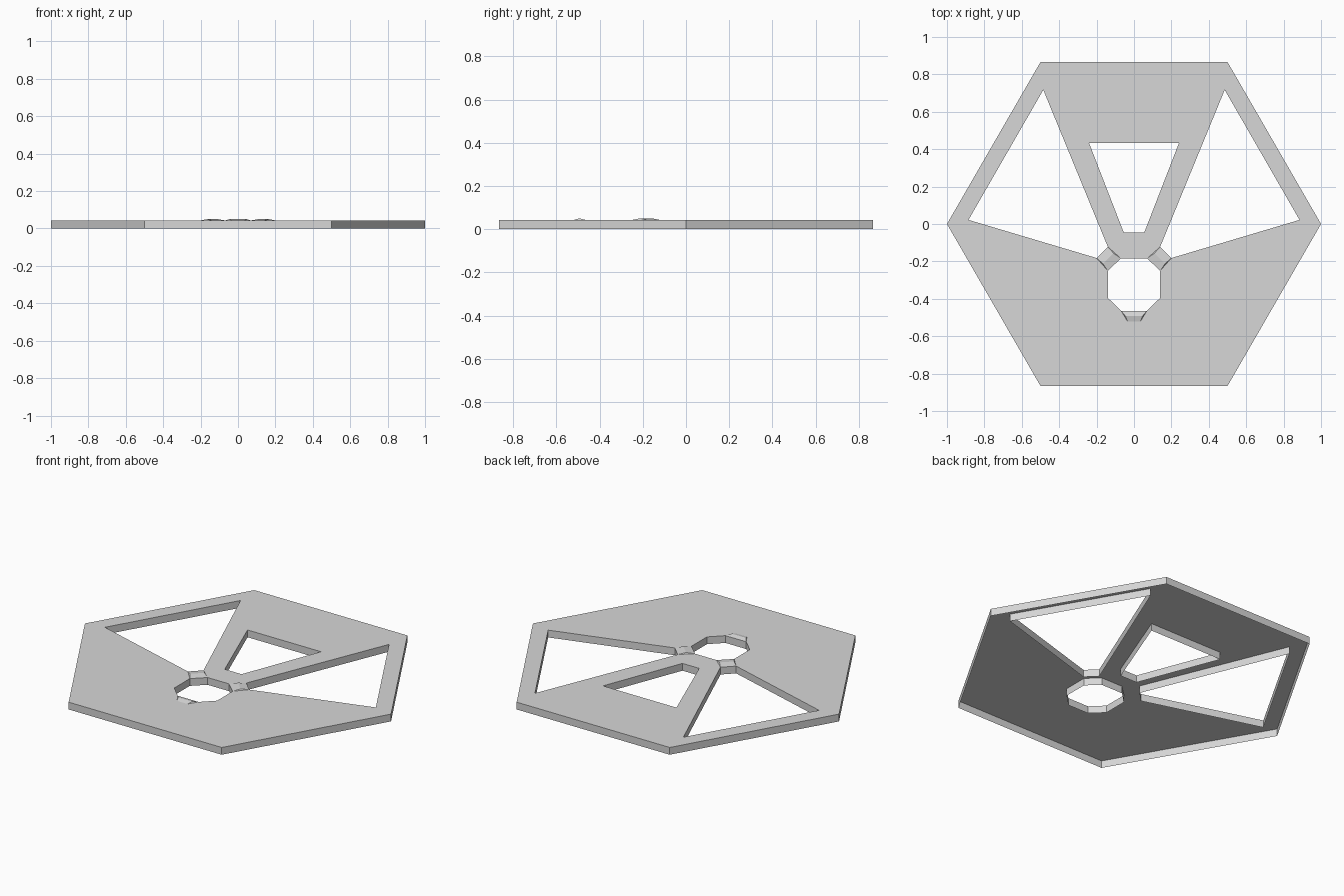
import bpy
import bmesh
import math
from mathutils import Vector

THICK = 0.043

cube = bpy.data.objects.get("Cube")
if cube:
    bpy.data.objects.remove(cube, do_unlink=True)

grey = bpy.data.materials.new("plain grey")
grey.use_nodes = True
colour = (0.68, 0.68, 0.68, 1)
grey.diffuse_color = colour
grey.node_tree.nodes["Principled BSDF"].inputs["Base Color"].default_value = colour


def finish(bm, name):
    """Orient the faces, open the underside and add the object."""
    bmesh.ops.recalc_face_normals(bm, faces=bm.faces[:])
    bm.normal_update()
    underside = [f for f in bm.faces if f.normal.z < -0.5]
    bmesh.ops.delete(bm, geom=underside, context="FACES")
    mesh = bpy.data.meshes.new(name)
    bm.to_mesh(mesh)
    bm.free()
    mesh.materials.append(grey)
    obj = bpy.data.objects.new(name, mesh)
    bpy.context.collection.objects.link(obj)


def mirror(points):
    return [(-x, y) for x, y in points]


def shell(name, loops):
    """Fill an outline with holes and raise it into a plate with walls."""
    bm = bmesh.new()
    edges = []
    for loop in loops:
        verts = [bm.verts.new((x, y, 0)) for x, y in loop]
        edges += [bm.edges.new((v, verts[i - 1])) for i, v in enumerate(verts)]
    bmesh.ops.triangle_fill(bm, edges=edges, use_beauty=True, normal=(0, 0, 1))
    result = bmesh.ops.extrude_face_region(bm, geom=bm.faces[:], use_keep_orig=True)
    top = [g for g in result["geom"] if isinstance(g, bmesh.types.BMVert)]
    bmesh.ops.translate(bm, verts=top, vec=(0, 0, THICK))
    finish(bm, name)


def ridge(name, corners, rise=0.007):
    """Low roof on a quad: inner edge first, then the outer edge."""
    a, b, c, d = [Vector((x, y, THICK)) for x, y in corners]
    left, right = a.lerp(d, 0.5), b.lerp(c, 0.5)
    up = Vector((0, 0, rise))
    e, f = left.lerp(right, 0.06) + up, left.lerp(right, 0.94) + up
    bm = bmesh.new()
    v = [bm.verts.new(p) for p in (a, b, c, d, e, f)]
    for ids in ((0, 1, 5, 4), (2, 3, 4, 5), (1, 2, 5), (3, 0, 4), (3, 2, 1, 0)):
        bm.faces.new([v[i] for i in ids])
    finish(bm, name)


# Hexagonal plate, hollow underneath, with its four openings
hexagon = [(math.cos(i * math.pi / 3), math.sin(i * math.pi / 3)) for i in range(6)]
side_hole = [(0.485, 0.717), (0.885, 0.022), (0.2, -0.182), (0.14, -0.122)]
half_middle = [(0.24, 0.432), (0.055, -0.045)]
half_ring = [(0.07, -0.184), (0.14, -0.25), (0.14, -0.395), (0.068, -0.465)]
middle_hole = half_middle + mirror(half_middle)[::-1]
ring_hole = half_ring + mirror(half_ring)[::-1]
shell("hexagonal_plate", [hexagon, side_hole, mirror(side_hole), middle_hole, ring_hole])

# Low ridges on the two bridges and below the octagonal opening
bridge = half_ring[:2] + side_hole[2:]
ridge("left_bridge_ridge", bridge)
ridge("right_bridge_ridge", mirror(bridge))
ridge("front_ridge", [(-0.068, -0.465), (0.068, -0.465), (0.035, -0.52), (-0.035, -0.52)])
